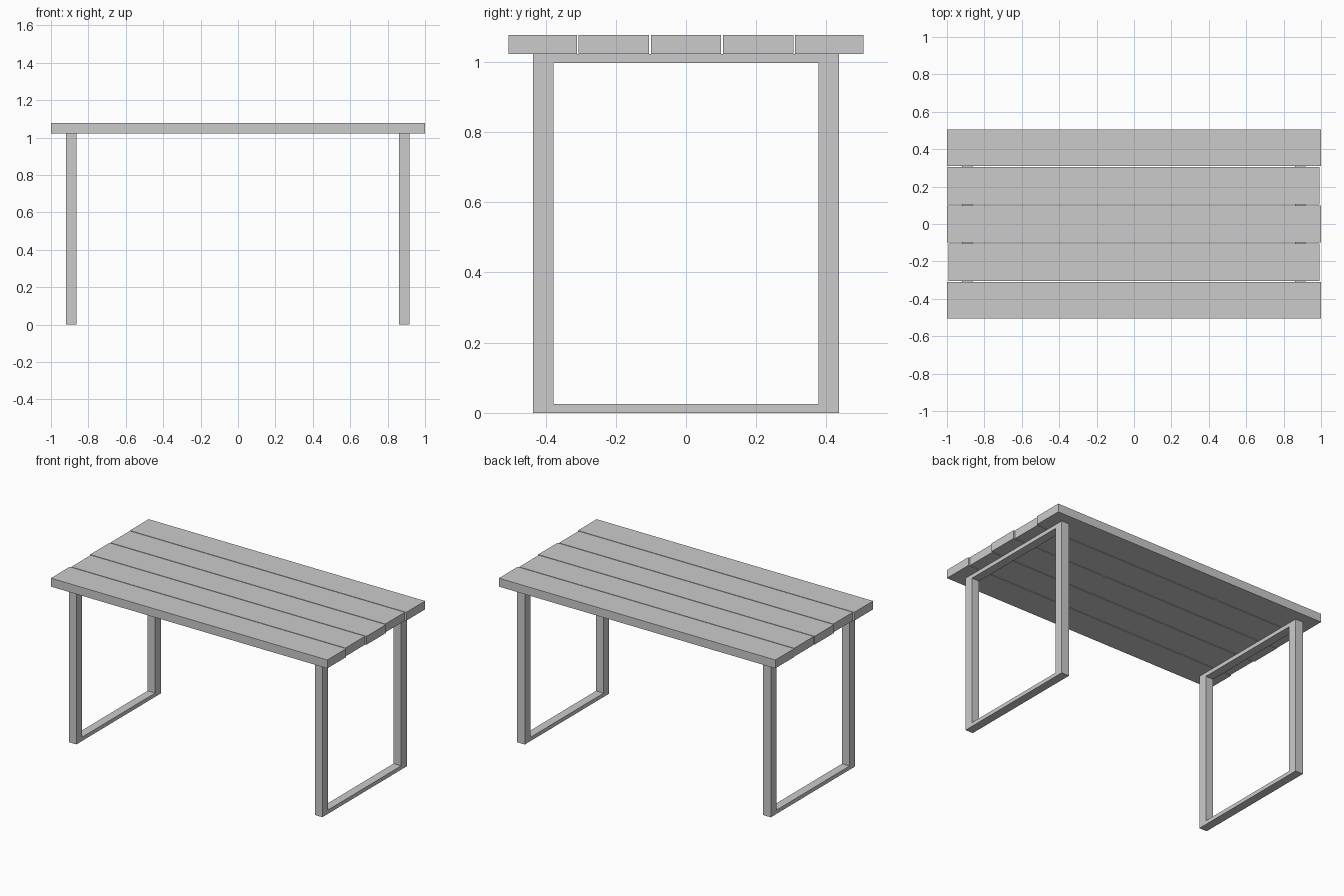
import bpy, bmesh

if "Cube" in bpy.data.objects:
    bpy.data.objects.remove(bpy.data.objects["Cube"])


def make_object(name, bm):
    bmesh.ops.recalc_face_normals(bm, faces=bm.faces)
    mesh = bpy.data.meshes.new(name)
    bm.to_mesh(mesh)
    bm.free()
    obj = bpy.data.objects.new(name, mesh)
    bpy.context.collection.objects.link(obj)
    return obj


def box(name, x0, x1, y0, y1, z0, z1):
    bm = bmesh.new()
    bmesh.ops.create_cube(bm, size=1)
    for v in bm.verts:
        v.co = ((x0 + x1) / 2 + v.co.x * (x1 - x0),
                (y0 + y1) / 2 + v.co.y * (y1 - y0),
                (z0 + z1) / 2 + v.co.z * (z1 - z0))
    return make_object(name, bm)


def leg_frame(name, x0, x1):
    # Rectangular ring in the YZ plane, extruded along x
    outer = [(-0.436, 0), (0.436, 0), (0.436, LEG_TOP), (-0.436, LEG_TOP)]
    inner = [(-0.378, 0.025), (0.378, 0.025), (0.378, 0.997), (-0.378, 0.997)]
    bm = bmesh.new()
    o = [bm.verts.new((x0, y, z)) for y, z in outer]
    i = [bm.verts.new((x0, y, z)) for y, z in inner]
    faces = [bm.faces.new((o[k], o[(k + 1) % 4], i[(k + 1) % 4], i[k]))
             for k in range(4)]
    ext = bmesh.ops.extrude_face_region(bm, geom=faces, use_keep_orig=True)
    moved = [g for g in ext["geom"] if isinstance(g, bmesh.types.BMVert)]
    bmesh.ops.translate(bm, verts=moved, vec=(x1 - x0, 0, 0))
    return make_object(name, bm)


LEG_TOP = 1.022
TOP = 1.077

# Tabletop planks, with slightly uneven ends: y range, x range
planks = [
    (-0.505, -0.311, -1.0, 1.0),
    (-0.306, -0.105, -0.992, 0.992),
    (-0.100, 0.100, -1.0, 1.0),
    (0.105, 0.306, -0.997, 0.992),
    (0.311, 0.505, -1.0, 1.0),
]
for n, (y0, y1, x0, x1) in enumerate(planks, 1):
    box(f"top_plank_{n}", x0, x1, y0, y1, LEG_TOP, TOP)

# Leg frames at both ends
leg_frame("left_leg_frame", -0.919, -0.864)
leg_frame("right_leg_frame", 0.861, 0.916)
